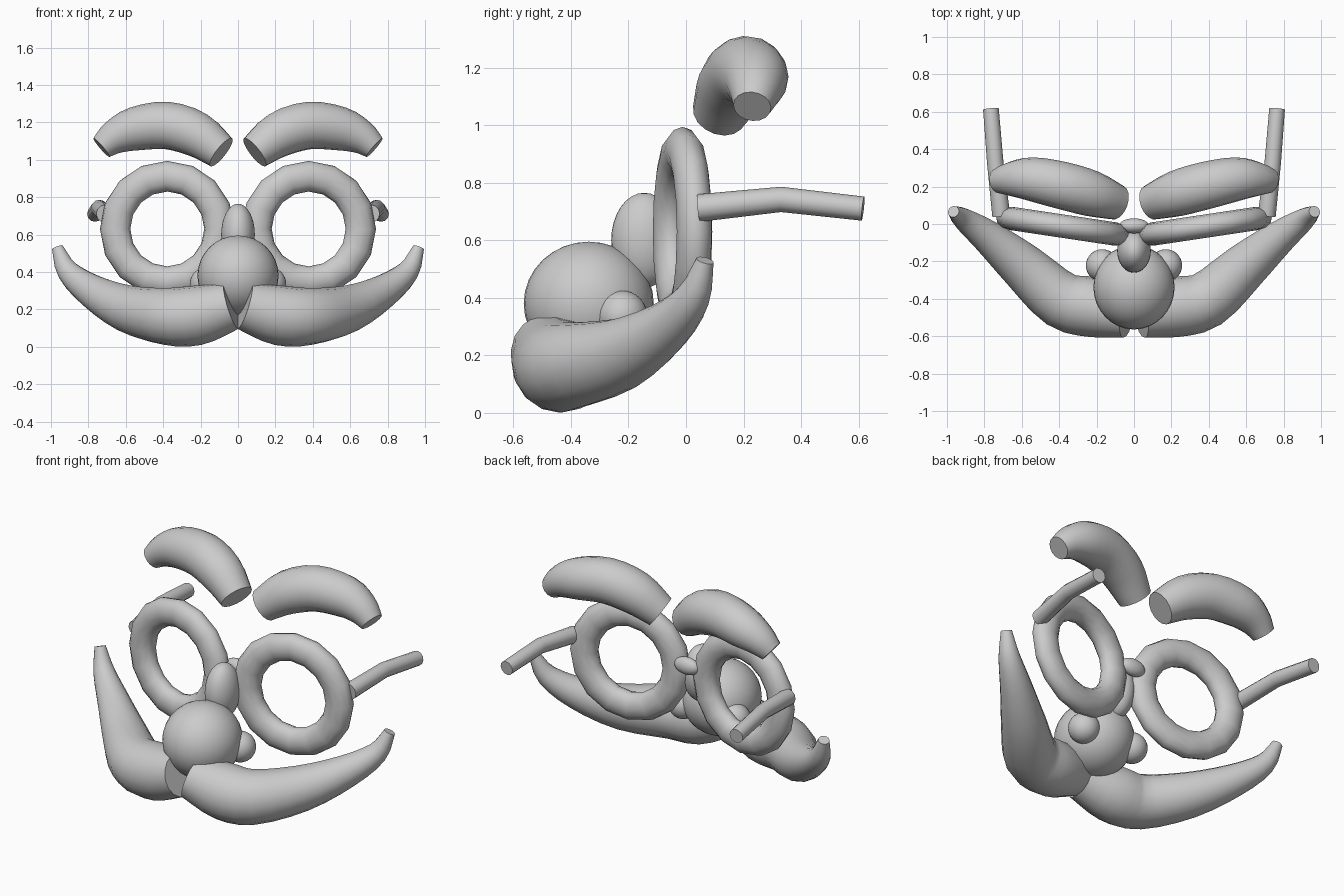
import bpy, bmesh, math
from mathutils import Vector, Matrix

if "Cube" in bpy.data.objects:
    bpy.data.objects.remove(bpy.data.objects["Cube"])


def finish(obj, name, mirror):
    obj.name = name
    bpy.ops.object.select_all(action='DESELECT')
    obj.select_set(True)
    bpy.context.view_layer.objects.active = obj
    bpy.ops.object.shade_smooth_by_angle(angle=math.radians(50))
    if mirror:
        mod = obj.modifiers.new("mirror", 'MIRROR')
        mod.use_axis = (True, False, False)
    return obj


def bake(obj, matrix):
    # move the shape in its mesh so the mirror plane stays at x = 0
    obj.data.transform(matrix)
    obj.data.update()


def catmull(a, b, c, d, t):
    return 0.5 * (2 * b + (c - a) * t + (2 * a - 5 * b + 4 * c - d) * t * t
                  + (3 * b - a - 3 * c + d) * t ** 3)


def tube(name, points, sides=16, steps=3):
    # points are (x, y, z, radius)
    pts = [Vector(p) for p in points]
    ext = [2 * pts[0] - pts[1]] + pts + [2 * pts[-1] - pts[-2]]
    path = [catmull(*ext[i:i + 4], s / steps)
            for i in range(len(pts) - 1) for s in range(steps)] + [pts[-1]]
    bm = bmesh.new()
    rings = []
    normal = Vector((0, 0, 1))
    for i, p in enumerate(path):
        tangent = (path[min(i + 1, len(path) - 1)] - path[max(i - 1, 0)]).to_3d().normalized()
        normal = (normal - tangent * normal.dot(tangent)).normalized()
        side = tangent.cross(normal)
        rings.append([bm.verts.new(p.to_3d() + p[3] * (
            normal * math.cos(k * math.tau / sides) + side * math.sin(k * math.tau / sides)))
            for k in range(sides)])
    for a, b in zip(rings, rings[1:]):
        for k in range(sides):
            j = (k + 1) % sides
            bm.faces.new((a[k], a[j], b[j], b[k]))
    bm.faces.new(rings[0])
    bm.faces.new(rings[-1])
    bmesh.ops.recalc_face_normals(bm, faces=bm.faces)
    mesh = bpy.data.meshes.new(name)
    bm.to_mesh(mesh)
    bm.free()
    obj = bpy.data.objects.new(name, mesh)
    bpy.context.collection.objects.link(obj)
    return finish(obj, name, True)


def ball(name, centre, radii, mirror=False):
    bpy.ops.mesh.primitive_uv_sphere_add(segments=32, ring_count=16, radius=1)
    obj = bpy.context.object
    bake(obj, Matrix.Translation(centre) @ Matrix.Diagonal((*radii, 1)))
    return finish(obj, name, mirror)


# Spectacle rims, angled slightly backwards at the outside
bpy.ops.mesh.primitive_torus_add(major_segments=16, minor_segments=12,
                                 major_radius=0.282, minor_radius=0.082)
rim = bpy.context.object
bake(rim, Matrix.Translation((0.378, -0.012, 0.63))
     @ Matrix.Rotation(math.radians(8.5), 4, 'Z')
     @ Matrix.Rotation(math.radians(90), 4, 'X')
     @ Matrix.Diagonal((1, 1, 0.76, 1)))
finish(rim, "spectacle_rims", True)

# Spectacle arms and the link between the rims
tube("spectacle_arms", [(0.71, 0.045, 0.712, 0.048), (0.742, 0.33, 0.742, 0.044),
                        (0.765, 0.615, 0.71, 0.042)], sides=12, steps=1)
ball("rim_link", (0, -0.01, 0.69), (0.08, 0.04, 0.05))

# Nose
ball("nose_tip", (0, -0.338, 0.38), (0.217, 0.226, 0.215))
ball("nose_bridge", (0, -0.145, 0.6), (0.09, 0.115, 0.165))
ball("nostrils", (0.17, -0.222, 0.338), (0.087, 0.087, 0.087), True)

# Eyebrows
tube("eyebrows", [(0.09, 0.115, 1.04, 0.095), (0.22, 0.16, 1.135, 0.122),
                  (0.38, 0.205, 1.183, 0.127), (0.55, 0.24, 1.165, 0.117),
                  (0.66, 0.24, 1.12, 0.092), (0.73, 0.23, 1.065, 0.066)])

# Moustache
tube("moustache", [(0.035, -0.48, 0.22, 0.13), (0.22, -0.445, 0.168, 0.16),
                   (0.39, -0.405, 0.163, 0.152), (0.59, -0.23, 0.203, 0.127),
                   (0.78, -0.07, 0.298, 0.09), (0.91, 0.025, 0.405, 0.06),
                   (0.965, 0.066, 0.53, 0.031)])
